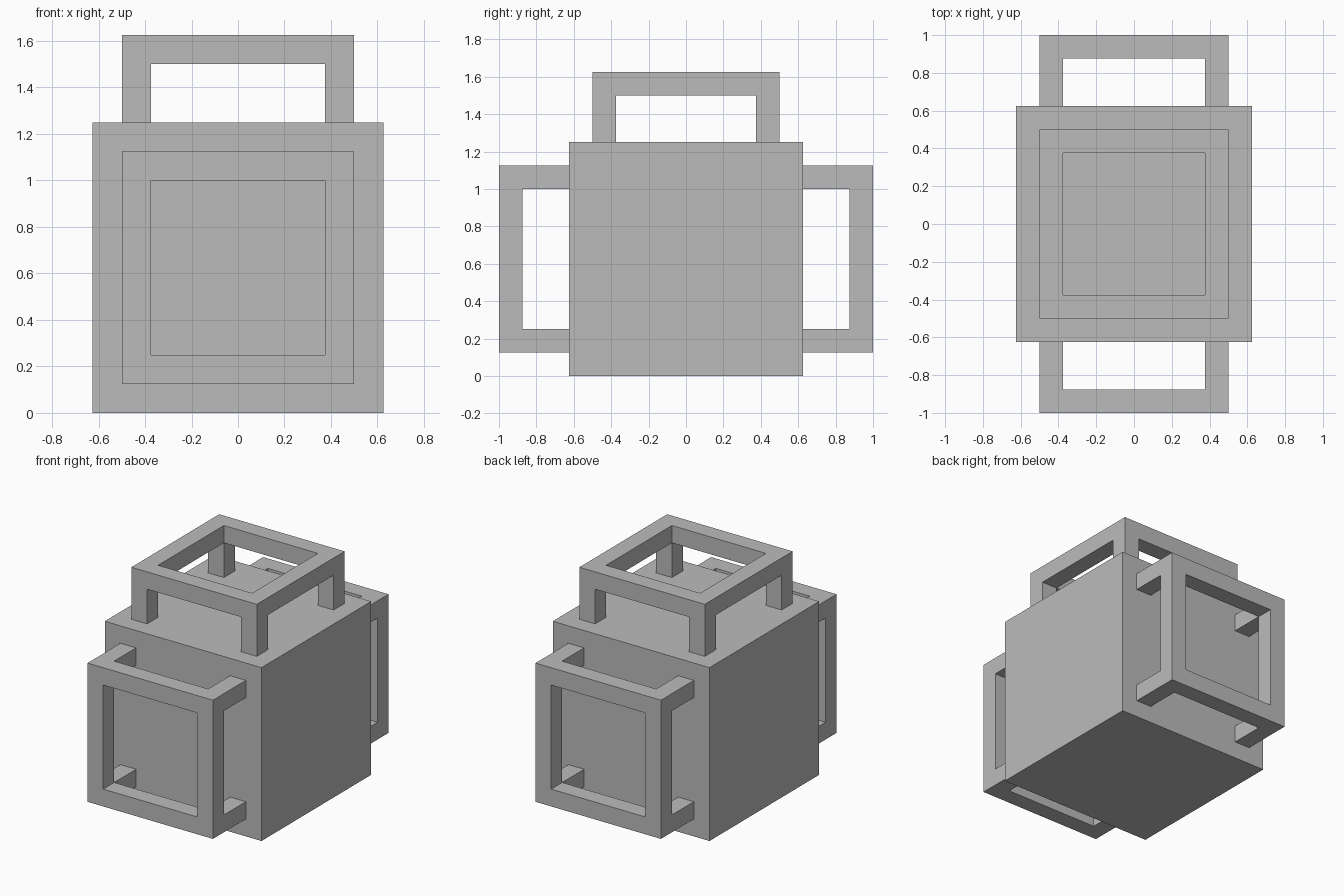
import bpy
import bmesh
from math import copysign, pi
from mathutils import Matrix, Vector

if "Cube" in bpy.data.objects:
    bpy.data.objects.remove(bpy.data.objects["Cube"])

BODY = 1.25    # edge length of the solid block
OUTER = 0.5    # half width of a frame
BAR = 0.125    # thickness of every bar
REACH = 0.375  # how far a frame stands off the block

grey = bpy.data.materials.new("plain_grey")
grey.use_nodes = True
color = (0.5, 0.5, 0.5, 1)
grey.diffuse_color = color
grey.node_tree.nodes["Principled BSDF"].inputs["Base Color"].default_value = color


def add_object(name, bm, matrix):
    bmesh.ops.recalc_face_normals(bm, faces=bm.faces)
    mesh = bpy.data.meshes.new(name)
    bm.to_mesh(mesh)
    bm.free()
    mesh.materials.append(grey)
    obj = bpy.data.objects.new(name, mesh)
    obj.matrix_world = matrix
    bpy.context.collection.objects.link(obj)


def extrude(bm, faces, height):
    result = bmesh.ops.extrude_face_region(bm, geom=faces, use_keep_orig=True)
    verts = [g for g in result["geom"] if isinstance(g, bmesh.types.BMVert)]
    bmesh.ops.translate(bm, verts=verts, vec=(0, 0, height))


def add_frame(name, matrix):
    """Square ring with four corner legs, standing on local z = 0."""
    bm = bmesh.new()
    bmesh.ops.create_grid(bm, x_segments=3, y_segments=3, size=OUTER)
    # Push the inner grid lines out to the bar thickness
    for v in bm.verts:
        for axis in (0, 1):
            if abs(v.co[axis]) < OUTER - 0.01:
                v.co[axis] = copysign(OUTER - BAR, v.co[axis])
        v.co.z = REACH - BAR
    middle = [f for f in bm.faces if f.calc_center_median().xy.length < 0.01]
    bmesh.ops.delete(bm, geom=middle, context="FACES")
    # Ring
    extrude(bm, bm.faces[:], BAR)
    # Legs: pull the underside corner squares down to the block
    corners = []
    for f in bm.faces:
        c = f.calc_center_median()
        if (abs(c.z - (REACH - BAR)) < 0.01
                and min(abs(c.x), abs(c.y)) > OUTER - BAR):
            corners.append(f)
    for f in corners:
        extrude(bm, [f], BAR - REACH)
    bmesh.ops.delete(bm, geom=corners, context="FACES_ONLY")
    # Merge the coplanar faces of the ring
    bmesh.ops.recalc_face_normals(bm, faces=bm.faces)
    add_object(name, bm, matrix)


# Solid block
block = bmesh.new()
bmesh.ops.create_cube(block, size=BODY)
centre = Matrix.Translation((0, 0, BODY / 2))
add_object("main_block", block, centre)

# Open frames on the top, front and back
lift = Matrix.Translation(Vector((0, 0, BODY / 2)))
for name, angle in (("top_frame", 0), ("front_frame", pi / 2), ("back_frame", -pi / 2)):
    add_frame(name, centre @ Matrix.Rotation(angle, 4, "X") @ lift)
